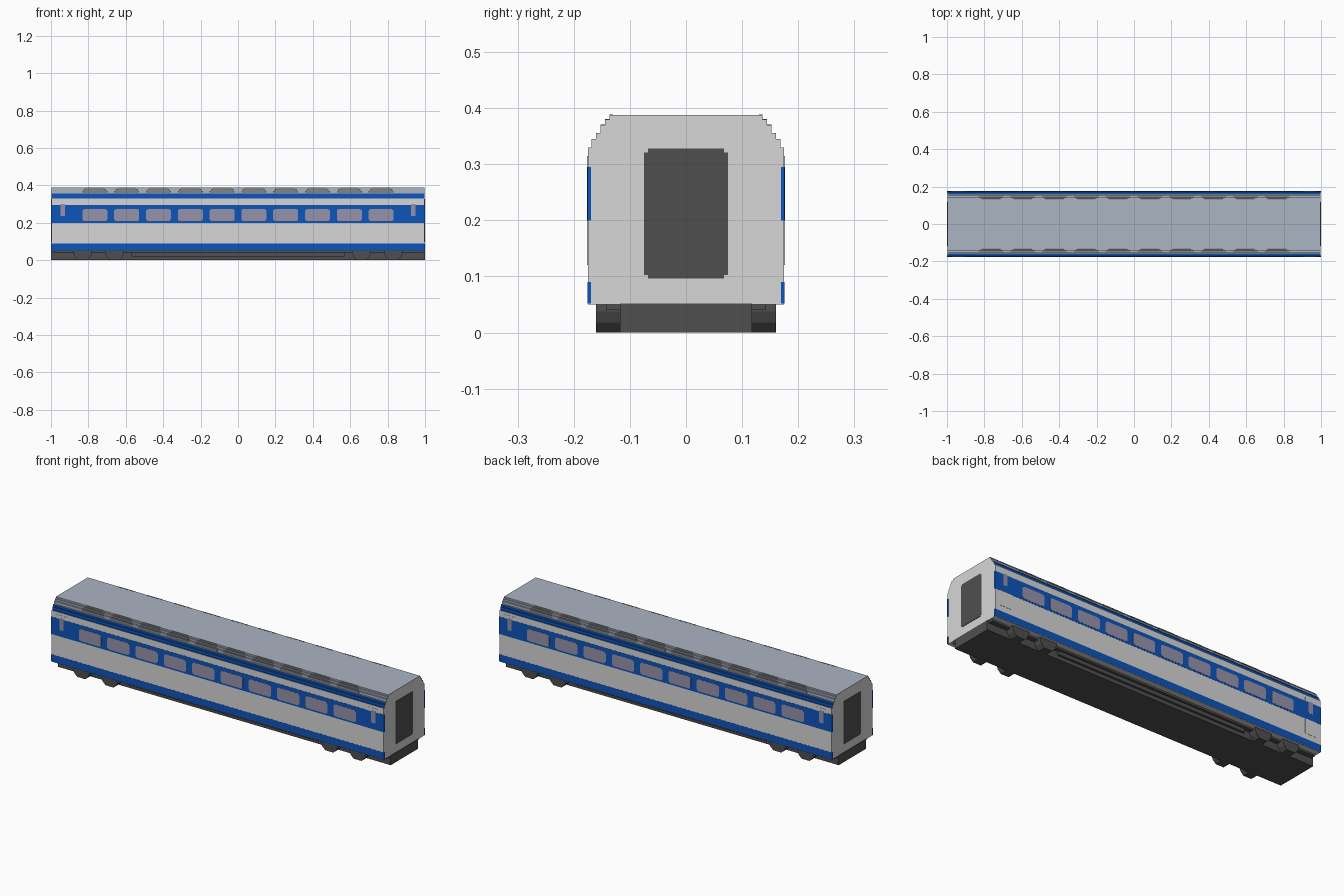
import bpy, bmesh
from mathutils import Vector

if "Cube" in bpy.data.objects:
    bpy.data.objects.remove(bpy.data.objects["Cube"], do_unlink=True)


def material(name, rgb):
    m = bpy.data.materials.new(name)
    m.use_nodes = True
    m.diffuse_color = (*rgb, 1)
    bsdf = m.node_tree.nodes["Principled BSDF"]
    bsdf.inputs["Base Color"].default_value = (*rgb, 1)
    bsdf.inputs["Roughness"].default_value = 0.6
    return m


BODY = material("light grey", (0.68, 0.68, 0.68))
BLUE = material("blue", (0.004, 0.09, 0.50))
ROOF = material("blue grey", (0.41, 0.46, 0.54))
VENT = material("vent grey", (0.22, 0.23, 0.24))
GLASS = material("tinted glass", (0.31, 0.29, 0.41))
DARK = material("dark grey", (0.078, 0.078, 0.078))


def prism(name, pts, axis, a, b, mats):
    """Extrude a 2D outline from a to b; axis 'x' takes (y, z), axis 'y' takes (x, z)."""
    def place(p, t):
        return Vector((t, p[0], p[1])) if axis == "x" else Vector((p[0], t, p[1]))
    bm = bmesh.new()
    lo = [bm.verts.new(place(p, a)) for p in pts]
    hi = [bm.verts.new(place(p, b)) for p in pts]
    bm.faces.new(lo)
    bm.faces.new(hi)
    for i in range(len(pts)):
        j = (i + 1) % len(pts)
        bm.faces.new((lo[i], lo[j], hi[j], hi[i]))
    bmesh.ops.recalc_face_normals(bm, faces=bm.faces)
    mesh = bpy.data.meshes.new(name)
    bm.to_mesh(mesh)
    bm.free()
    for m in mats:
        mesh.materials.append(m)
    obj = bpy.data.objects.new(name, mesh)
    bpy.context.collection.objects.link(obj)
    return obj


def rect(u0, u1, z0, z1, c=0.0):
    """Rectangle with optional chamfered corners."""
    if c == 0:
        return [(u0, z0), (u1, z0), (u1, z1), (u0, z1)]
    return [(u0 + c, z0), (u1 - c, z0), (u1, z0 + c), (u1, z1 - c),
            (u1 - c, z1), (u0 + c, z1), (u0, z1 - c), (u0, z0 + c)]


def notched(u0, u1, z0, z1, n):
    """Rectangle with square notches at its corners."""
    return [(u0 + n, z0), (u1 - n, z0), (u1 - n, z0 + n), (u1, z0 + n),
            (u1, z1 - n), (u1 - n, z1 - n), (u1 - n, z1), (u0 + n, z1),
            (u0 + n, z1 - n), (u0, z1 - n), (u0, z0 + n), (u0 + n, z0 + n)]


# Car body with a stepped roof edge
half = [(0.175, 0.05), (0.175, 0.33), (0.168, 0.33), (0.168, 0.345),
        (0.160, 0.345), (0.160, 0.356), (0.152, 0.356), (0.152, 0.370),
        (0.144, 0.370), (0.144, 0.380), (0.136, 0.380), (0.136, 0.388)]
outline = half + [(-y, z) for y, z in reversed(half)]
body = prism("car_body", outline, "x", -0.998, 0.998, [BODY, BLUE, ROOF])
for f in body.data.polygons:
    if abs(f.normal.x) < 0.5:
        z = f.center.z
        f.material_index = 2 if z > 0.3555 else 1 if z > 0.329 else 0

# Gangway doors on both ends
for s, end in ((-1, "right"), (1, "left")):
    prism(f"gangway_door_{end}", notched(-0.075, 0.075, 0.096, 0.328, 0.007),
          "x", s * 0.997, s * 1.0, [DARK])

# Underframe: centre box and side ledges
prism("underframe", rect(-0.118, 0.118, 0.0, 0.052), "x", -1.0, 1.0, [DARK])

WINDOWS = [-0.765 + 0.17 * i for i in range(10)]
for s, side in ((-1, "front"), (1, "back")):
    # Painted bands, set into the side walls
    for name, z0, z1 in (("lower_band", 0.052, 0.09), ("window_band", 0.2, 0.295)):
        prism(f"{name}_{side}", rect(-1.0, 1.0, z0, z1), "y",
              s * 0.169, s * 0.1756, [BLUE])

    # Windows and the roof vents above them
    for i, x in enumerate(WINDOWS, 1):
        prism(f"window_{side}_{i}", rect(x - 0.067, x + 0.067, 0.209, 0.274, 0.009),
              "y", s * 0.172, s * 0.1764, [GLASS])
        for level, (w, y0, y1, z0, z1) in enumerate((
                (0.067, 0.13, 0.1525, 0.358, 0.3705),
                (0.060, 0.13, 0.1445, 0.368, 0.3805),
                (0.050, 0.13, 0.1365, 0.378, 0.3886))):
            prism(f"roof_vent_{side}_{i}_{level}", rect(x - w, x + w, z0, z1),
                  "y", s * y0, s * y1, [VENT])

    # Passenger doors with a narrow pane
    for d, end in ((-1, "right"), (1, "left")):
        x = d * 0.937
        tag = f"{side}_{end}"
        for part, z0, z1, mat in (("lower", 0.12, 0.2, BODY),
                                  ("middle", 0.2, 0.295, BLUE),
                                  ("upper", 0.295, 0.315, BODY)):
            prism(f"door_{part}_{tag}", rect(x - 0.033, x + 0.033, z0, z1), "y",
                  s * 0.172, s * 0.1762, [mat])
        prism(f"door_pane_{tag}", rect(x - 0.013, x + 0.013, 0.235, 0.30, 0.003),
              "y", s * 0.172, s * 0.1768, [GLASS])

    # Sill under the floor and equipment fairing between the bogies
    prism(f"floor_sill_{side}", rect(-0.99, 0.99, 0.04, 0.052), "y",
          s * 0.11, s * 0.143, [DARK])
    prism(f"equipment_fairing_{side}", rect(-0.57, 0.57, 0.02, 0.045), "y",
          s * 0.11, s * 0.13, [DARK])

    # Axle covers, tapering towards the rail
    for i, x in enumerate((-0.83, -0.66, 0.66, 0.83), 1):
        taper = [(x - 0.024, 0), (x + 0.024, 0), (x + 0.042, 0.018),
                 (x + 0.050, 0.038), (x + 0.050, 0.052), (x - 0.050, 0.052),
                 (x - 0.050, 0.038), (x - 0.042, 0.018)]
        prism(f"axle_cover_{side}_{i}", taper, "y", s * 0.11, s * 0.16, [DARK])
